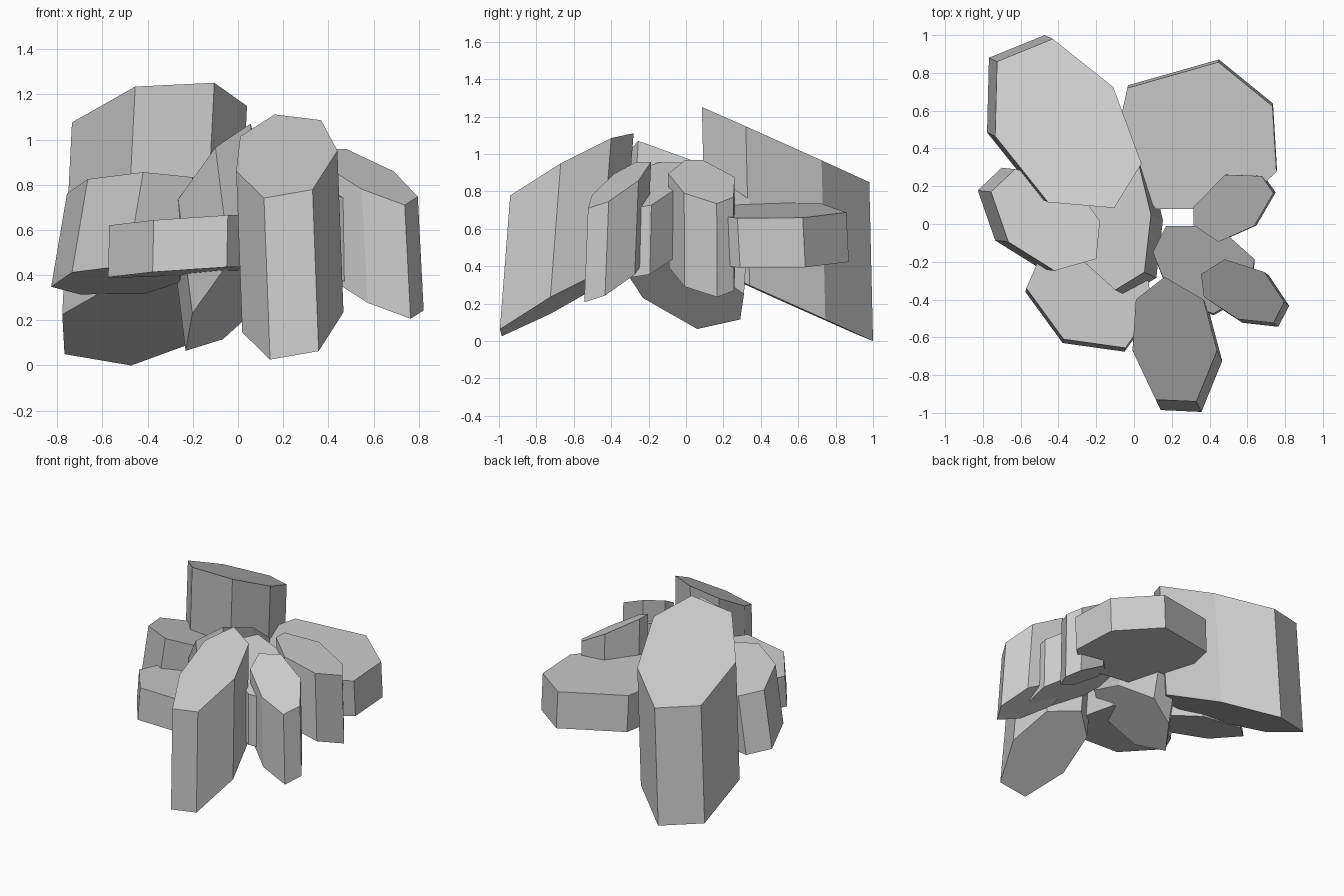
import bpy, bmesh


def column(name, outline, plane, shift):
    """Seven-sided column: outline cut by the sloped plane z = c + a*x + b*y,
    then extruded along shift to its parallel lower end."""
    c, a, b = plane
    bm = bmesh.new()
    top = bm.faces.new([bm.verts.new((x, y, c + a * x + b * y)) for x, y in outline])
    ext = bmesh.ops.extrude_face_region(bm, geom=[top], use_keep_orig=True)
    lower = [g for g in ext["geom"] if isinstance(g, bmesh.types.BMVert)]
    bmesh.ops.translate(bm, verts=lower, vec=shift)
    bmesh.ops.recalc_face_normals(bm, faces=bm.faces)
    mesh = bpy.data.meshes.new(name)
    bm.to_mesh(mesh)
    bm.free()
    obj = bpy.data.objects.new(name, mesh)
    bpy.context.collection.objects.link(obj)
    return obj


# Tall column at the back left
column("back_left_column",
       [(-.725, .86), (-.43, .98), (-.11, .725), (.04, .32), (-.105, .085), (-.455, .115), (-.735, .465)],
       (1.29, .01, -.445), (-.043, .02, -.85))

# Broad slab at the back right
column("back_right_slab",
       [(-.035, .72), (.447, .857), (.733, .624), (.754, .275), (.54, .08), (.115, .08), (-.11, .38)],
       (.733, -.1, 0), (.003, .014, -.265))

# Broad slab at the front left
column("front_left_slab",
       [(-.57, -.34), (-.373, -.61), (-.045, -.656), (.1, -.45), (.05, -.15), (-.2, -.02), (-.51, -.2)],
       (.642, .062, -.04), (-.005, -.02, -.23))

# Leaning block on the left
column("left_block",
       [(-.757, .17), (-.665, -.095), (-.42, -.248), (-.2, -.185), (-.18, .015), (-.34, .24), (-.63, .29)],
       (.781, -.03, -.25), (-.07, .008, -.413))

# Steep column in the centre
column("centre_column",
       [(.02, .34), (.09, .05), (.055, -.255), (-.1, -.35), (-.265, -.2), (-.295, .09), (-.13, .32)],
       (.897, .966, -.471), (.063, -.03, -.505))

# Tall column at the front
column("front_column",
       [(.162, -.28), (.368, -.4), (.44, -.67), (.33, -.94), (.115, -.93), (-.008, -.67), (.01, -.4)],
       (1.234, .2, .555), (.027, -.055, -.715))

# Two slim columns on the right
column("right_back_column",
       [(.315, .09), (.48, .26), (.675, .254), (.738, .164), (.637, -.01), (.447, -.095), (.315, -.005)],
       (1.141, -.55, 0), (.012, .003, -.5))
column("right_front_column",
       [(.355, -.265), (.48, -.187), (.69, -.254), (.796, -.413), (.738, -.524), (.548, -.503), (.37, -.386)],
       (1.201, -.314, .495), (.026, -.02, -.503))

# Short column tucked between them
column("right_middle_column",
       [(.17, -.01), (.44, -.01), (.637, -.185), (.62, -.36), (.42, -.475), (.2, -.4), (.1, -.15)],
       (1.026, -.41, .205), (.002, -.008, -.37))
